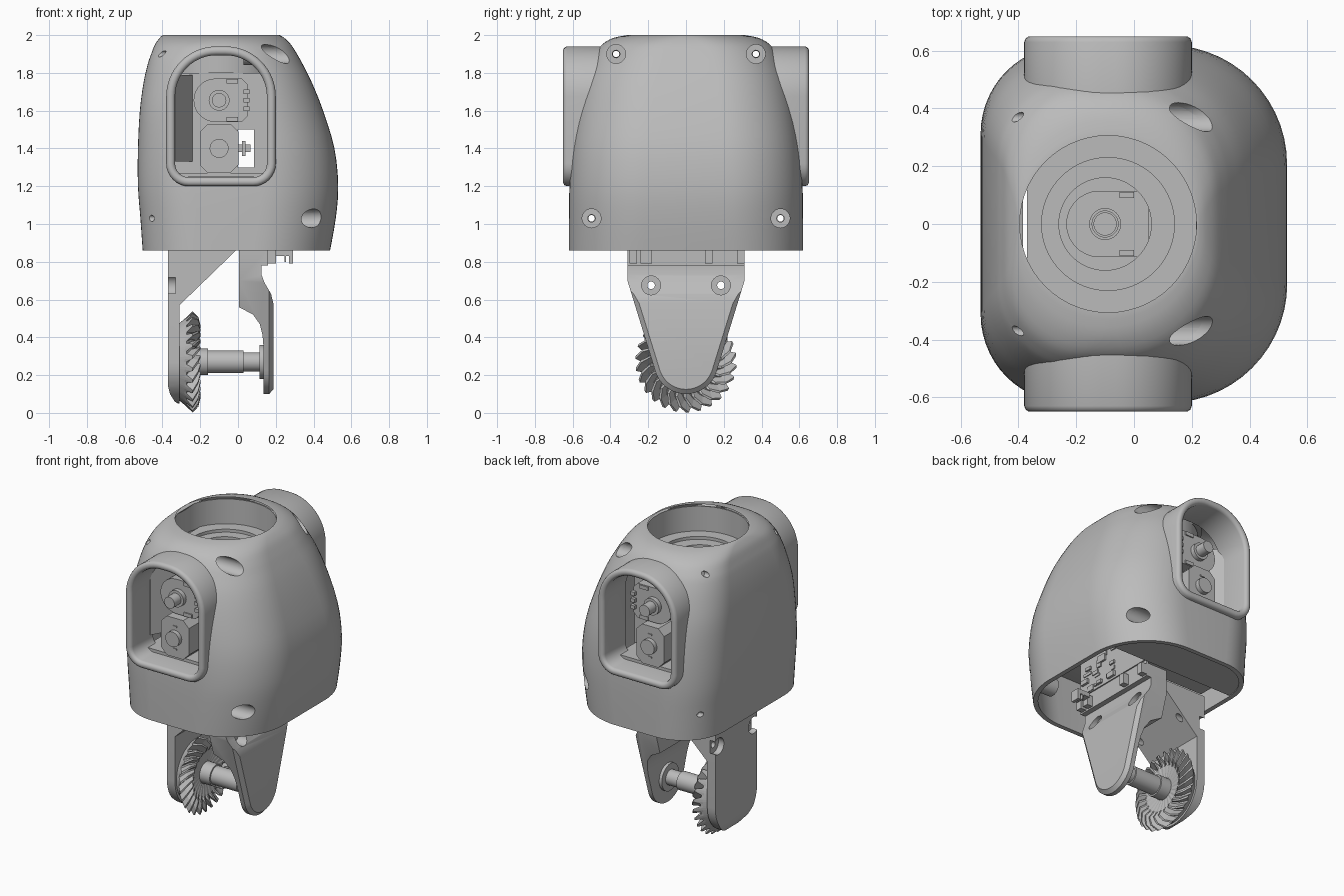
import bpy, bmesh, math, random
from math import sin, cos, pi, radians

if "Cube" in bpy.data.objects:
    bpy.data.objects.remove(bpy.data.objects["Cube"])

grey = bpy.data.materials.new("plain grey")
grey.use_nodes = True
colour = (0.5, 0.5, 0.5, 1)
grey.diffuse_color = colour
grey.node_tree.nodes["Principled BSDF"].inputs["Base Color"].default_value = colour


def finish(name, bm):
    bmesh.ops.recalc_face_normals(bm, faces=bm.faces)
    me = bpy.data.meshes.new(name)
    bm.to_mesh(me)
    bm.free()
    me.materials.append(grey)
    ob = bpy.data.objects.new(name, me)
    bpy.context.collection.objects.link(ob)
    return ob


def activate(ob):
    bpy.ops.object.select_all(action='DESELECT')
    ob.select_set(True)
    bpy.context.view_layer.objects.active = ob


def smooth(ob, angle=35):
    activate(ob)
    bpy.ops.object.shade_smooth_by_angle(angle=radians(angle))
    return ob


def combine(ob, other, op='DIFFERENCE'):
    mod = ob.modifiers.new("cut", 'BOOLEAN')
    mod.operation, mod.object, mod.solver = op, other, 'EXACT'
    activate(ob)
    bpy.ops.object.modifier_apply(modifier=mod.name)
    bpy.data.objects.remove(other)
    return ob


def skin(name, rings, closed=False):
    bm = bmesh.new()
    vs = [[bm.verts.new(p) for p in ring] for ring in rings]
    n = len(vs[0])
    pairs = list(zip(vs, vs[1:])) + ([(vs[-1], vs[0])] if closed else [])
    for a, b in pairs:
        for i in range(n):
            j = (i + 1) % n
            bm.faces.new((a[i], a[j], b[j], b[i]))
    if not closed:
        bm.faces.new(vs[0])
        bm.faces.new(vs[-1])
    return finish(name, bm)


def prism(name, pts, axis, a, b):
    place = {'x': lambda u, v, w: (w, u, v), 'y': lambda u, v, w: (u, w, v),
             'z': lambda u, v, w: (u, v, w)}[axis]
    return skin(name, [[place(u, v, w) for u, v in pts] for w in (a, b)])


def arc(u, v, r, start, end, n=16):
    steps = [radians(start + (end - start) * i / n) for i in range(n + 1)]
    return [(u + r * cos(t), v + r * sin(t)) for t in steps]


def cyl(name, u, v, r, axis, a, b, n=32):
    return smooth(prism(name, arc(u, v, r, 0, 360 - 360 / n, n - 1), axis, a, b))


def tube(name, u, v, r, bore, axis, a, b):
    ob = cyl(name, u, v, r, axis, a, b, 64)
    return smooth(combine(ob, cyl("helper", u, v, bore, axis, -3, 3, 64)))


def box(name, x0, x1, y0, y1, z0, z1):
    return prism(name, [(x0, y0), (x1, y0), (x1, y1), (x0, y1)], 'z', z0, z1)


# Shell sections: height, right x, left x, half depth, corner radii
SECTIONS = [(.86, -.505, .487, .62, .30, .40), (1.03, -.517, .517, .62, .30, .41),
            (1.2, -.53, .53, .617, .30, .41), (1.4, -.53, .51, .605, .30, .41),
            (1.6, -.52, .45, .577, .29, .40), (1.75, -.50, .39, .542, .29, .38),
            (1.85, -.477, .34, .506, .28, .37), (1.9, -.46, .312, .482, .28, .36),
            (1.95, -.44, .28, .445, .29, .35), (1.985, -.415, .245, .385, .31, .34),
            (2.0, -.40, .22, .31, .31, .31)]


def spline(rows, steps=3):
    out = []
    for i in range(len(rows) - 1):
        p = [rows[max(i - 1, 0)], rows[i], rows[i + 1], rows[min(i + 2, len(rows) - 1)]]
        for s in range(steps):
            t = s / steps
            out.append([b + .5 * t * (c - a + t * (2*a - 5*b + 4*c - d + t * (3*(b - c) + d - a)))
                        for a, b, c, d in zip(*p)])
    return out + [list(rows[-1])]


def section(row, t):
    z, x0, x1, h, rl, rr = row
    if z > 1.99:
        t = min(t, .004)
    x0, x1, h, rl, rr = x0 + t, x1 - t, h - t, rl - t, rr - t
    pts = (arc(x1 - rr, h - rr, rr, 0, 90, 14) + arc(x0 + rl, h - rl, rl, 90, 180, 14)
           + arc(x0 + rl, rl - h, rl, 180, 270, 14) + arc(x1 - rr, rr - h, rr, 270, 360, 14))
    # A tiny shift keeps coincident corner points apart
    return [(x + 1e-5 * i, y, z) for i, (x, y) in enumerate(pts)]


ROWS = spline(SECTIONS)


def solid_body(t):
    return skin("helper", [section(r, t) for r in ROWS])


def arch(g):
    x, w, r, top = -.09, .29 - g, .12 - g, .265 - g
    return (arc(x + w - top, 1.94 - g - top, top, 0, 90, 14)
            + arc(x - w + top, 1.94 - g - top, top, 90, 180, 14)
            + arc(x - w + r, 1.2 + g + r, r, 180, 270, 8)
            + arc(x + w - r, 1.2 + g + r, r, 270, 360, 8))


# Outer shell with arm openings and screw bores
shell = skin("body_shell", [section(r, 0) for r in ROWS]
             + [section(r, .03) for r in reversed(ROWS)], closed=True)
combine(shell, prism("helper", arch(.025), 'y', -1, 1))
for y, z, floor in ((.37, 1.9, .05), (.5, 1.03, .24)):
    for s in (-1, 1):
        boss = cyl("screw_boss", s * y, z, .057, 'x', floor - .02, .6)
        combine(boss, solid_body(.008), 'INTERSECT')
        combine(boss, cyl("helper", s * y, z, .05, 'x', floor, 1))
        combine(boss, cyl("helper", s * y, z, .02, 'x', -1, 1))
        smooth(boss)
        combine(shell, cyl("helper", s * y, z, .05, 'x', floor, 1))
        combine(shell, cyl("helper", s * y, z, .017, 'x', -1, 0))
smooth(shell)

# Inner shelf behind the shell's lower edge
combine(box("lower_shelf", -.6, .6, .33, .7, .865, .89), solid_body(.015), 'INTERSECT')

# Arm collars with rounded rims
for s, side in ((-1, "front"), (1, "back")):
    stations = [(0, .42), (0, .63), (.005, .643), (.016, .65), (.03, .65),
                (.042, .643), (.047, .63), (.047, .42)]
    rings = [[(x, s * y, z) for x, z in arch(g)] for g, y in stations]
    smooth(skin(side + "_arm_collar", rings, closed=True), 40)

# Inner frame with neck cup and cross slot
frame = box("inner_frame", -.36, .168, -.3, .3, .89, 1.80)
combine(frame, box("helper", 0, .085, -1, 1, 1.3, 1.5))
combine(frame, cyl("helper", -.1, 0, .2, 'z', 1.7, 2, 64))
combine(frame, box("helper", -.4, .15, -.2, .2, .8, 1.2))
plate = tube("neck_plate", -.09, 0, .315, .23, 'z', 1.8, 1.82)
combine(plate, box("helper", -.6, -.37, -.5, .5, 1.7, 1.9))
smooth(plate)
tube("neck_ring", -.1, 0, .2, .16, 'z', 1.69, 1.8)
tube("neck_wall", -.09, 0, .316, .307, 'z', 1.81, 1.985)
box("frame_rail", .172, .19, -.15, .15, 1.5, 1.8)


def motor_profile(u, v):
    return arc(u - .02, v, .115, 90, 270, 14) + [
        (u + .12, v - .115), (u + .15, v - .085), (u + .15, v + .085), (u + .12, v + .115)]


# Neck motor
smooth(prism("neck_motor", motor_profile(-.1, 0), 'z', 1.6, 1.76))
tube("neck_motor_collar", -.1, 0, .055, .045, 'z', 1.76, 1.79)
cyl("neck_motor_shaft", -.1, 0, .04, 'z', 1.76, 1.83)
for y in (-.1, .1):
    box("neck_motor_clip", -.05, 0, y - .01, y + .01, 1.76, 1.77)

# Arm motors, the same on both sides
for s, side in ((-1, "front"), (1, "back")):
    smooth(prism(side + "_arm_gearbox", motor_profile(-.1, 1.655), 'y', s * .25, s * .48))
    cyl(side + "_gearbox_collar", -.1, 1.655, .055, 'y', s * .48, s * .51)
    cyl(side + "_gearbox_shaft", -.1, 1.655, .038, 'y', s * .51, s * .58)
    for z in (1.555, 1.755):
        box(side + "_gearbox_clip", -.06, 0, s * .48, s * .488, z - .012, z + .012)
    for z in (1.61, 1.655, 1.7):
        box(side + "_gearbox_pin", .03, .06, s * .47, s * .5, z - .012, z + .012)
    body = [(x, z) for a in (45, 135, 225, 315)
            for x, z in arc(-.1 + .06 * math.copysign(1, cos(radians(a))),
                            1.4 + .088 * math.copysign(1, sin(radians(a))), .042, a - 45, a + 45, 1)]
    prism(side + "_arm_motor", body, 'y', s * .25, s * .52)
    cyl(side + "_arm_motor_hub", -.1, 1.4, .05, 'y', s * .52, s * .55)
    for z in (1.325, 1.475):
        box(side + "_motor_slot", -.115, -.085, s * .52, s * .526, z - .005, z + .005)
    box(side + "_slot_peg", 0, .065, s * .3, s * .36, 1.38, 1.42)
    box(side + "_slot_peg_head", .02, .04, s * .3, s * .37, 1.36, 1.44)
    prism(side + "_guide_wall", [(-.34, s * .45), (-.33, s * .45), (-.24, s * .3), (-.34, s * .3)],
          'z', 1.33, 1.79)
    box(side + "_motor_shelf", -.34, .16, s * .3, s * .5, 1.25, 1.27)

# Waist brackets: side profile crossed with an end outline
right_side = [(-.37, .87), (0, .87), (-.31, .57), (-.31, .045), (-.335, .06), (-.36, .1), (-.37, .14)]
right = prism("right_waist_bracket", right_side, 'y', -.5, .5)
outline = [(-.22, .9)] + arc(0, .27, .22, 180, 360, 24) + [(.22, .9)]
combine(right, prism("helper", outline, 'x', -1, 1), 'INTERSECT')

left_side = [(.005, .87), (.005, .56), (.08, .52), (.115, .47), (.13, .41), (.135, .35), (.135, .1),
             (.187, .1), (.187, .58), (.175, .63), (.14, .69), (.125, .73), (.125, .78),
             (.16, .78), (.16, .87)]
left = prism("left_waist_bracket", left_side, 'y', -.5, .5)


def bracket_ring(x, g):
    pts = [(g - .31, .9), (g - .31, .7)] + arc(0, .27, .17 - g, 195, 345, 20)
    return [(x, y, z) for y, z in pts + [(.31 - g, .7), (.31 - g, .9)]]


chamfered = [bracket_ring(-1, 0), bracket_ring(.165, 0), bracket_ring(.19, .028)]
combine(left, skin("helper", chamfered), 'INTERSECT')
for s in (-1, 1):
    combine(right, cyl("helper", s * .185, .675, .055, 'x', -1, -.33))
    combine(left, cyl("helper", s * .185, .675, .05, 'x', .1, 1))
    for part in (left, right):
        combine(part, cyl("helper", s * .185, .675, .02, 'x', -1, 1))
smooth(left, 25)
smooth(right, 25)

# Spiral bevel gear: valley radius and x, tip radius and x, twist
TEETH = 26
stations = [(.07, -.31, .07, -.31, 0), (.205, -.31, .205, -.31, .3), (.225, -.285, .23, -.28, .3),
            (.235, -.272, .268, -.24, .3), (.2, -.245, .238, -.21, .14),
            (.16, -.225, .19, -.198, 0), (.145, -.225, .15, -.22, 0), (.07, -.235, .07, -.235, 0)]
rings = []
for r0, x0, r1, x1, twist in stations:
    ring = []
    for k in range(TEETH * 4):
        r, x = (r1, x1) if k % 4 in (1, 2) else (r0, x0)
        t = 2 * pi * k / (TEETH * 4) + twist
        ring.append((x, r * cos(t), .27 + r * sin(t)))
    rings.append(ring)
skin("bevel_gear", rings)

# Stepped axle
for name, r, a, b in (("axle_hub", .07, -.25, -.16), ("axle_sleeve", .06, -.16, .03),
                      ("axle_end", .05, .03, .12), ("axle_flange", .09, .115, .14)):
    cyl(name, 0, .27, r, 'x', a, b)

# Circuit board with small components
box("circuit_board", .145, .16, -.31, .31, .8, 1.25)
random.seed(4)
for i in range(24):
    y, z = random.uniform(-.29, .24), random.uniform(.88, 1.15)
    box("board_chip", .16, .16 + random.uniform(.01, .025), y, y + random.uniform(.02, .07),
        z, z + random.uniform(.015, .05))
for y in (-.3, -.24, .1, .27):
    box("board_connector", .16, .2, y, y + .04, .79, .86)
box("board_plug", .2, .29, -.24, -.18, .83, .86)
box("board_plug_pin", .245, .255, -.24, -.18, .8, .84)
box("board_plug_pin", .27, .29, -.24, -.18, .79, .84)
